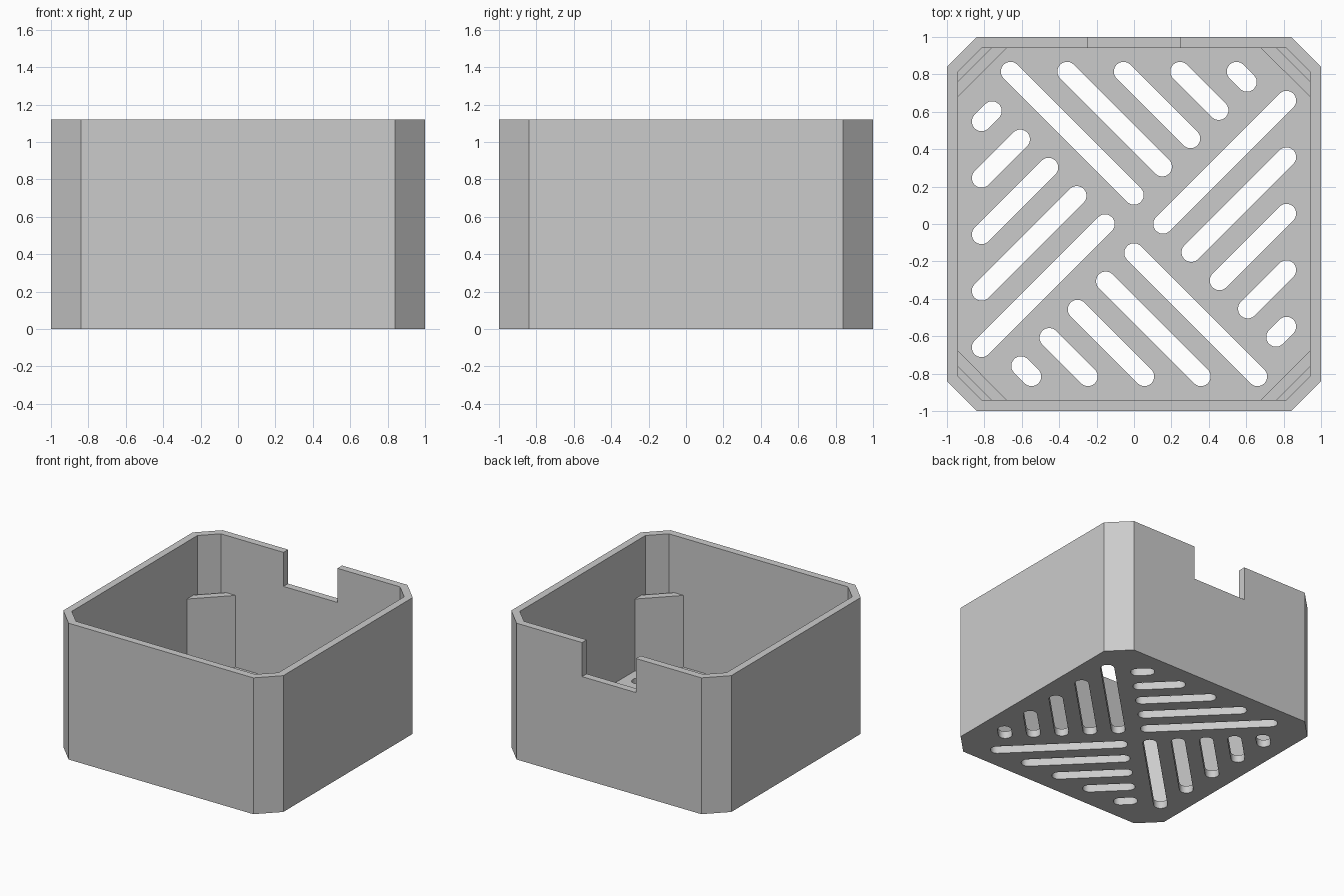
import bpy
import bmesh
from math import cos, sin, pi, atan2, radians

cube = bpy.data.objects.get("Cube")
if cube:
    bpy.data.objects.remove(cube, do_unlink=True)

HEIGHT = 1.12
WALL = 0.06
INNER = 1 - WALL

grey = bpy.data.materials.new("plain grey")
grey.use_nodes = True
grey.diffuse_color = (0.6, 0.6, 0.6, 1)
grey.node_tree.nodes["Principled BSDF"].inputs["Base Color"].default_value = (0.6, 0.6, 0.6, 1)


def prisms(name, profiles, bottom, top):
    """One object made of upright prisms, one per closed profile."""
    bm = bmesh.new()
    for profile in profiles:
        face = bm.faces.new([bm.verts.new((x, y, bottom)) for x, y in profile])
        out = bmesh.ops.extrude_face_region(bm, geom=[face])
        verts = [v for v in out["geom"] if isinstance(v, bmesh.types.BMVert)]
        bmesh.ops.translate(bm, verts=verts, vec=(0, 0, top - bottom))
    bmesh.ops.recalc_face_normals(bm, faces=bm.faces)
    mesh = bpy.data.meshes.new(name)
    bm.to_mesh(mesh)
    bm.free()
    mesh.materials.append(grey)
    obj = bpy.data.objects.new(name, mesh)
    bpy.context.collection.objects.link(obj)
    return obj


def turn(point, quarters):
    """Rotate a point clockwise by quarter turns."""
    x, y = point
    for _ in range(quarters):
        x, y = y, -x
    return x, y


def cut_square(half, flat):
    """Square outline with its four corners cut off."""
    return [turn(p, q) for q in range(4) for p in ((-flat, half), (flat, half))]


def slot(start, end, radius=0.052, steps=12):
    """Long rounded outline between two end centres."""
    angle = atan2(end[1] - start[1], end[0] - start[0])
    points = []
    for (cx, cy), first in ((end, angle - pi / 2), (start, angle + pi / 2)):
        for i in range(steps + 1):
            a = first + pi * i / steps
            points.append((cx + radius * cos(a), cy + radius * sin(a)))
    return points


def carve(target, cutter):
    """Subtract the cutter, then remove it."""
    mod = target.modifiers.new("cut", 'BOOLEAN')
    mod.operation = 'DIFFERENCE'
    mod.solver = 'EXACT'
    mod.object = cutter
    select(target)
    bpy.ops.object.modifier_apply(modifier=mod.name)
    bpy.data.objects.remove(cutter, do_unlink=True)


def select(obj):
    bpy.ops.object.select_all(action='DESELECT')
    obj.select_set(True)
    bpy.context.view_layer.objects.active = obj


# Open box with cut corners
box = prisms("box_body", [cut_square(1, 0.84)], 0, HEIGHT)
carve(box, prisms("cavity_cutter", [cut_square(INNER, 0.815)], WALL, HEIGHT + 0.2))

# Cable notch in the back wall
notch = [(-0.245, 0.9), (0.245, 0.9), (0.245, 1.1), (-0.245, 1.1)]
carve(box, prisms("notch_cutter", [notch], 0.84, HEIGHT + 0.2))

# Pinwheel of diagonal vent slots through the floor
slots = []
for quarter in range(4):
    for i in range(5):
        start = (-0.66 + 0.302 * i, 0.815)
        end = (0.151 * i, 0.155 + 0.151 * i)
        slots.append(slot(turn(start, quarter), turn(end, quarter)))
carve(box, prisms("slot_cutter", slots, -0.1, WALL + 0.1))
select(box)
bpy.ops.object.shade_smooth_by_angle(angle=radians(30))

# Diagonal ribs standing just inside each corner
rib = [(-INNER, 0.68), (-0.68, INNER), (-0.765, INNER), (-INNER, 0.765)]
for quarter, corner in enumerate(("back_right", "back_left", "front_left", "front_right")):
    prisms(corner + "_corner_rib", [[turn(p, quarter) for p in rib]], WALL, 0.65)
